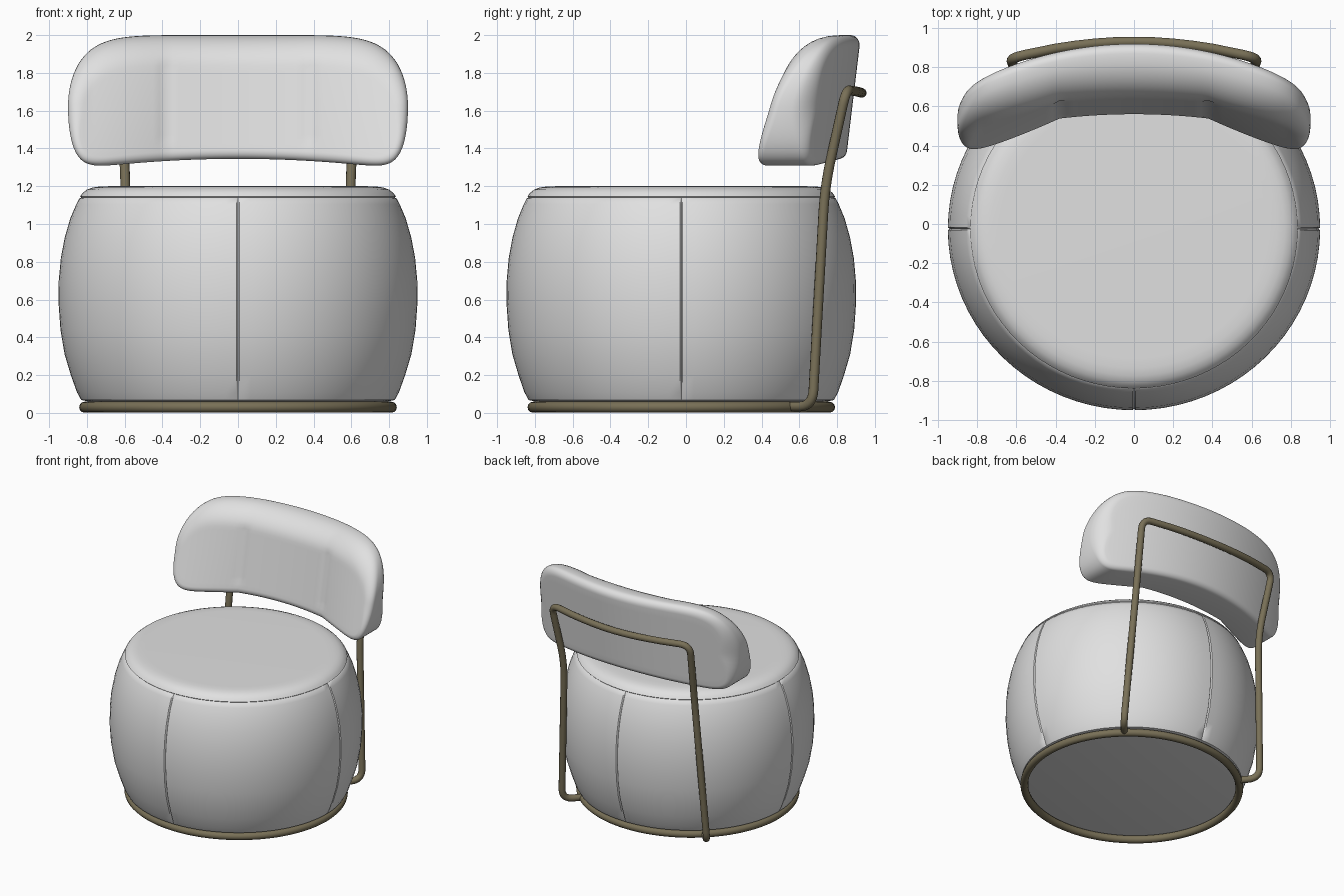
import bpy, bmesh, math
from mathutils import Vector

if "Cube" in bpy.data.objects:
    bpy.data.objects.remove(bpy.data.objects["Cube"])


def material(name, rgb):
    m = bpy.data.materials.new(name)
    m.diffuse_color = (*rgb, 1)
    m.use_nodes = True
    m.node_tree.nodes["Principled BSDF"].inputs["Base Color"].default_value = m.diffuse_color
    return m


FABRIC = material("light grey fabric", (0.75, 0.75, 0.75))
METAL = material("bronze metal", (0.19, 0.162, 0.095))


def finish(bm, name, mat, angle=40):
    bmesh.ops.remove_doubles(bm, verts=bm.verts, dist=1e-5)
    bmesh.ops.recalc_face_normals(bm, faces=bm.faces)
    me = bpy.data.meshes.new(name)
    bm.to_mesh(me)
    bm.free()
    me.materials.append(mat)
    ob = bpy.data.objects.new(name, me)
    bpy.context.collection.objects.link(ob)
    smooth(ob, angle)
    return ob


def smooth(ob, angle=40):
    bpy.ops.object.select_all(action='DESELECT')
    ob.select_set(True)
    bpy.context.view_layer.objects.active = ob
    bpy.ops.object.shade_smooth_by_angle(angle=math.radians(angle))


def loft(bm, rings):
    loops = [[bm.verts.new(p) for p in r] for r in rings]
    n = len(loops[0])
    for a, b in zip(loops, loops[1:]):
        for i in range(n):
            j = (i + 1) % n
            bm.faces.new((a[i], a[j], b[j], b[i]))
    return loops


def tube(name, pts, radius, cyclic=False):
    cu = bpy.data.curves.new(name, 'CURVE')
    cu.dimensions = '3D'
    cu.bevel_depth = radius
    cu.bevel_resolution = 4
    cu.use_fill_caps = True
    sp = cu.splines.new('POLY')
    sp.points.add(len(pts) - 1)
    for p, co in zip(sp.points, pts):
        p.co = (*co, 1)
    sp.use_cyclic_u = cyclic
    cu.materials.append(METAL)
    ob = bpy.data.objects.new(name, cu)
    bpy.context.collection.objects.link(ob)
    bpy.ops.object.select_all(action='DESELECT')
    ob.select_set(True)
    bpy.context.view_layer.objects.active = ob
    bpy.ops.object.convert(target='MESH')
    smooth(bpy.context.view_layer.objects.active)


def round_corner(a, c, b, r, steps=8):
    a, b, c = Vector(a), Vector(b), Vector(c)
    p, q = c + (a - c).normalized() * r, c + (b - c).normalized() * r
    return [p * (1 - t) ** 2 + c * 2 * t * (1 - t) + q * t * t
            for t in (k / steps for k in range(steps + 1))]


# Drum seat: turned profile with four vertical seams and a top piping groove
CY, YS = -0.025, 0.974
side = [(0.83, 0.068), (0.853, 0.11), (0.885, 0.2), (0.918, 0.31), (0.94, 0.44),
        (0.95, 0.58), (0.949, 0.7), (0.938, 0.82), (0.917, 0.93), (0.888, 1.03),
        (0.856, 1.105), (0.84, 1.135)]
cap = [(0.83, 1.14), (0.836, 1.146), (0.822, 1.165), (0.8, 1.182), (0.77, 1.193),
       (0.73, 1.199), (0.68, 1.2)]
angles = []
for q in range(4):
    base = q * math.pi / 2
    angles += [base, base + 0.008]
    angles += [base + math.pi / 2 * k / 20 for k in range(1, 20)]
    angles.append(base + math.pi / 2 - 0.008)
rings = []
for r, z in [(0.79, 0.06)] + side + cap:
    ring = []
    for k, a in enumerate(angles):
        rr = r - (0.009 if k % 22 == 0 and 0.07 < z < 1.14 else 0)
        ring.append((rr * math.cos(a), CY + YS * rr * math.sin(a), z))
    rings.append(ring)
bm = bmesh.new()
loops = loft(bm, rings)
bm.faces.new(loops[0])
bm.faces.new(loops[-1])
finish(bm, "seat", FABRIC)


# Backrest: curved pillow between a leaning back surface and a creased front one
def clamp(v):
    return max(0.0, min(1.0, v))


def y_back(x, z):
    return 0.92 + 0.12 * (z - 1.95) - 0.28 * x * x


def y_front(x, z):
    ax = abs(x)
    y = 0.555 - 0.02 * min(1, ax / 0.38) ** 2
    d = max(0, ax - 0.38)
    y += -0.45 * d + 0.2 * d * d
    y += (0.18 + 0.1 * clamp(d / 0.4)) * (z - 1.36)
    if abs(ax - 0.38) < 0.005 and 1.44 < z < 1.86:
        y += 0.008
    return y


N, ZM = 72, 1.62
xs = [0.9 * math.sin(math.pi * (i / N - 0.5)) for i in range(N + 1)]


def top_z(x):
    return ZM + 0.38 * math.sqrt(max(0, 1 - abs(x / 0.9) ** 7))


def bottom_z(x):
    h = 0.275 + 0.05 * (x / 0.8) ** 2
    return ZM - h * math.sqrt(max(0, 1 - abs(x / 0.9) ** 16))


outline = [(x, bottom_z(x)) for x in xs] + [(x, top_z(x)) for x in xs[-2:0:-1]]


def blend(z, side_v, top_v, bottom_v):
    t = clamp((z - ZM) / 0.38) if z > ZM else clamp((ZM - z) / 0.3)
    t = t * t * (3 - 2 * t)
    return side_v + ((top_v if z > ZM else bottom_v) - side_v) * t


def target(x):
    ax = abs(x)
    return math.copysign(min(ax, 0.5) + max(0, ax - 0.5) * 0.5, x), ZM


def pillow_ring(phi, front, inner):
    ring = []
    s, c = math.sin(phi), math.cos(phi)
    for x, z in outline:
        tx, tz = target(x)
        dist = math.hypot(tx - x, tz - z)
        if front:
            w, d0 = blend(z, 0.08, 0.16, 0.05), blend(z, 0.72, 0.3, 0.85)
            depth = 1 - (1 - d0) * (1 - s)
        else:
            w, d1 = blend(z, 0.1, 0.06, 0.04), blend(z, 0.42, 0.22, 0.12)
            depth = d1 * (1 - s)
        f = min(1, w * (1 - c) / dist)
        f += (1 - f) * inner
        px, pz = x + (tx - x) * f, z + (tz - z) * f
        yb, yf = y_back(px, pz), y_front(px, pz)
        ring.append((px, yb + (yf - yb) * depth, pz))
    return ring


H = math.pi / 2
rings = [pillow_ring(H, False, 1 - k / 6) for k in range(6)]
rings += [pillow_ring(H * (1 - k / 7), False, 0) for k in range(8)]
rings += [pillow_ring(H * k / 9, True, 0) for k in range(10)]
rings += [pillow_ring(H, True, k / 8) for k in range(1, 9)]
bm = bmesh.new()
loft(bm, rings)
finish(bm, "backrest", FABRIC, 60)

# Floor ring
tube("base_ring", [(0.812 * math.cos(a), CY + 0.785 * math.sin(a), 0.03)
                   for a in (k * math.tau / 96 for k in range(96))], 0.029, True)

# Bent tube frame: one side is mirrored about x = 0
foot, low, mid, high = ((0.56, 0.555, 0.034), (0.66, 0.67, 0.034),
                        (0.592, 0.735, 1.2), (0.63, 0.848, 1.71))
bar = [(0.4, 0.895, 1.703), (0.3, 0.91, 1.7), (0.2, 0.921, 1.697), (0.1, 0.928, 1.695)]
half = [Vector(foot)] + round_corner(foot, low, mid, 0.09)
half += round_corner(low, mid, high, 0.15) + round_corner(mid, high, bar[0], 0.085)
half += [Vector(p) for p in bar]
path = half + [Vector((0, 0.93, 1.694))]
path += [Vector((-p.x, p.y, p.z)) for p in reversed(half)]
tube("back_frame", path, 0.026)
